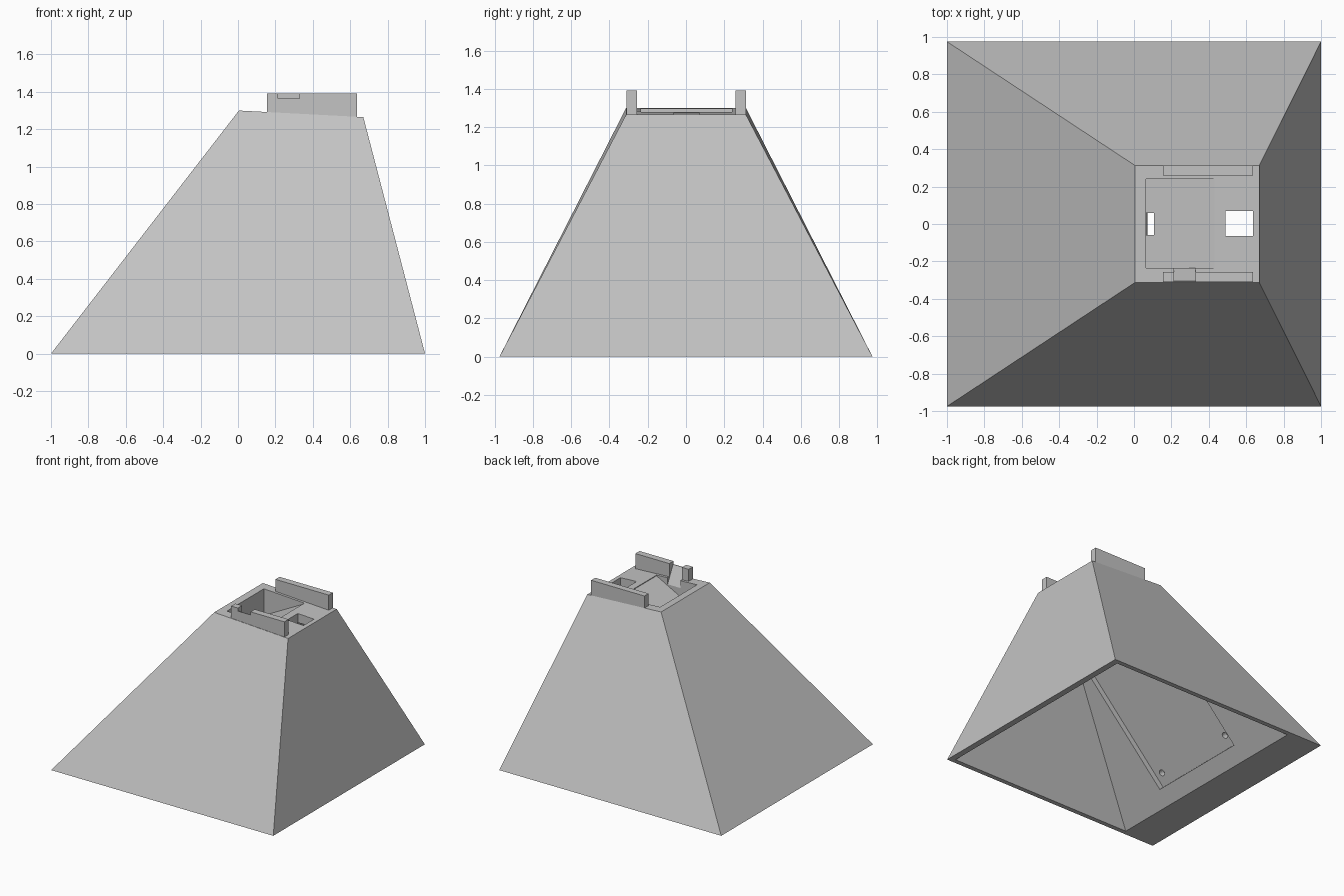
import bpy, bmesh, math
from mathutils import Vector

if "Cube" in bpy.data.objects:
    bpy.data.objects.remove(bpy.data.objects["Cube"])

grey = bpy.data.materials.new("plain_grey")
grey.diffuse_color = (0.55, 0.55, 0.55, 1)
grey.use_nodes = True
grey.node_tree.nodes["Principled BSDF"].inputs["Base Color"].default_value = grey.diffuse_color


def add_object(name, bm):
    bmesh.ops.recalc_face_normals(bm, faces=bm.faces)
    me = bpy.data.meshes.new(name)
    bm.to_mesh(me)
    bm.free()
    ob = bpy.data.objects.new(name, me)
    bpy.context.collection.objects.link(ob)
    me.materials.append(grey)
    return ob


def loft(name, lower, upper):
    """Solid between two matching loops of points."""
    bm = bmesh.new()
    a = [bm.verts.new(p) for p in lower]
    b = [bm.verts.new(p) for p in upper]
    n = len(a)
    bm.faces.new(a)
    bm.faces.new(b)
    for i in range(n):
        j = (i + 1) % n
        bm.faces.new((a[i], a[j], b[j], b[i]))
    bmesh.ops.triangulate(bm, faces=[f for f in bm.faces if len(f.verts) > 4])
    return add_object(name, bm)


def rect(x0, x1, y0, y1, z0, z1=None):
    """Rectangle loop with height z0 at x0 and z1 at x1."""
    z1 = z0 if z1 is None else z1
    return [(x0, y0, z0), (x1, y0, z1), (x1, y1, z1), (x0, y1, z0)]


def box(name, x0, x1, y0, y1, z0, z1):
    return loft(name, rect(x0, x1, y0, y1, z0), rect(x0, x1, y0, y1, z1))


def cut(target, cutter):
    cutter.hide_render = True
    cutter.hide_viewport = True
    cutter.display_type = 'WIRE'
    m = target.modifiers.new(cutter.name, 'BOOLEAN')
    m.operation = 'DIFFERENCE'
    m.solver = 'EXACT'
    m.object = cutter


# Lopsided pyramid shell with a slightly tilted flat top
shell = loft("pyramid_shell",
             rect(-1, 1, -0.975, 0.975, 0),
             rect(0.005, 0.67, -0.313, 0.313, 1.30, 1.265))

# Hollow inside, with a thick wall on the long slope
SLOPE = 1.06                       # rise per unit of x on the inner long wall


def inner_x(z):
    return -0.706 + z / SLOPE


def cavity_loop(z):
    y = 0.937 - 0.51 * z
    return rect(inner_x(z), 0.95 - 0.26 * z, -y, y, z)


cut(shell, loft("cavity_cutter", cavity_loop(-0.05), cavity_loop(1.2)))

# Shallow pocket in the inner long wall
normal = Vector((SLOPE, 0, -1)).normalized()
base = [Vector((inner_x(z), y, z))
        for z, y in ((0.1, -0.43), (0.1, 0.43), (0.92, 0.43), (0.92, -0.43))]
cut(shell, loft("pocket_cutter",
                [p - normal * 0.045 for p in base],
                [p + normal * 0.03 for p in base]))

# Two screw holes at the lower pocket corners
for side in (-1, 1):
    centre = Vector((inner_x(0.17), side * 0.365, 0.17)) - normal * 0.045
    bm = bmesh.new()
    bmesh.ops.create_cone(bm, cap_ends=True, segments=20,
                          radius1=0.024, radius2=0.024, depth=0.1)
    bmesh.ops.transform(bm, verts=bm.verts,
                        matrix=normal.to_track_quat('Z', 'Y').to_matrix().to_4x4())
    bmesh.ops.translate(bm, verts=bm.verts, vec=centre)
    cut(shell, add_object("screw_hole_cutter", bm))

# Recess in the top with a floor falling toward the long slope
cut(shell, loft("recess_cutter",
                rect(0.065, 0.43, -0.235, 0.24, 1.08, 1.272),
                rect(0.065, 0.43, -0.235, 0.24, 1.4)))

# Slanted slit from the low edge of the recess into the pocket
cut(shell, loft("slit_cutter",
                rect(0.08, 0.13, -0.06, 0.06, 0.7),
                rect(0.06, 0.105, -0.06, 0.06, 1.15)))

# Square through hole
cut(shell, box("square_hole_cutter", 0.49, 0.635, -0.065, 0.07, 1.1, 1.4))

# Two rails on the top
front_rail = box("front_rail", 0.155, 0.635, -0.31, -0.256, 1.255, 1.39)
back_rail = box("back_rail", 0.155, 0.635, 0.26, 0.313, 1.255, 1.39)

# Ramped notch through the front rail down into the recess
profile = [(-0.34, 1.365), (-0.305, 1.365), (-0.23, 1.22),
           (-0.23, 1.45), (-0.34, 1.45)]
notch = loft("notch_cutter",
             [(0.215, y, z) for y, z in profile],
             [(0.33, y, z) for y, z in profile])
cut(front_rail, notch)
cut(shell, notch)
